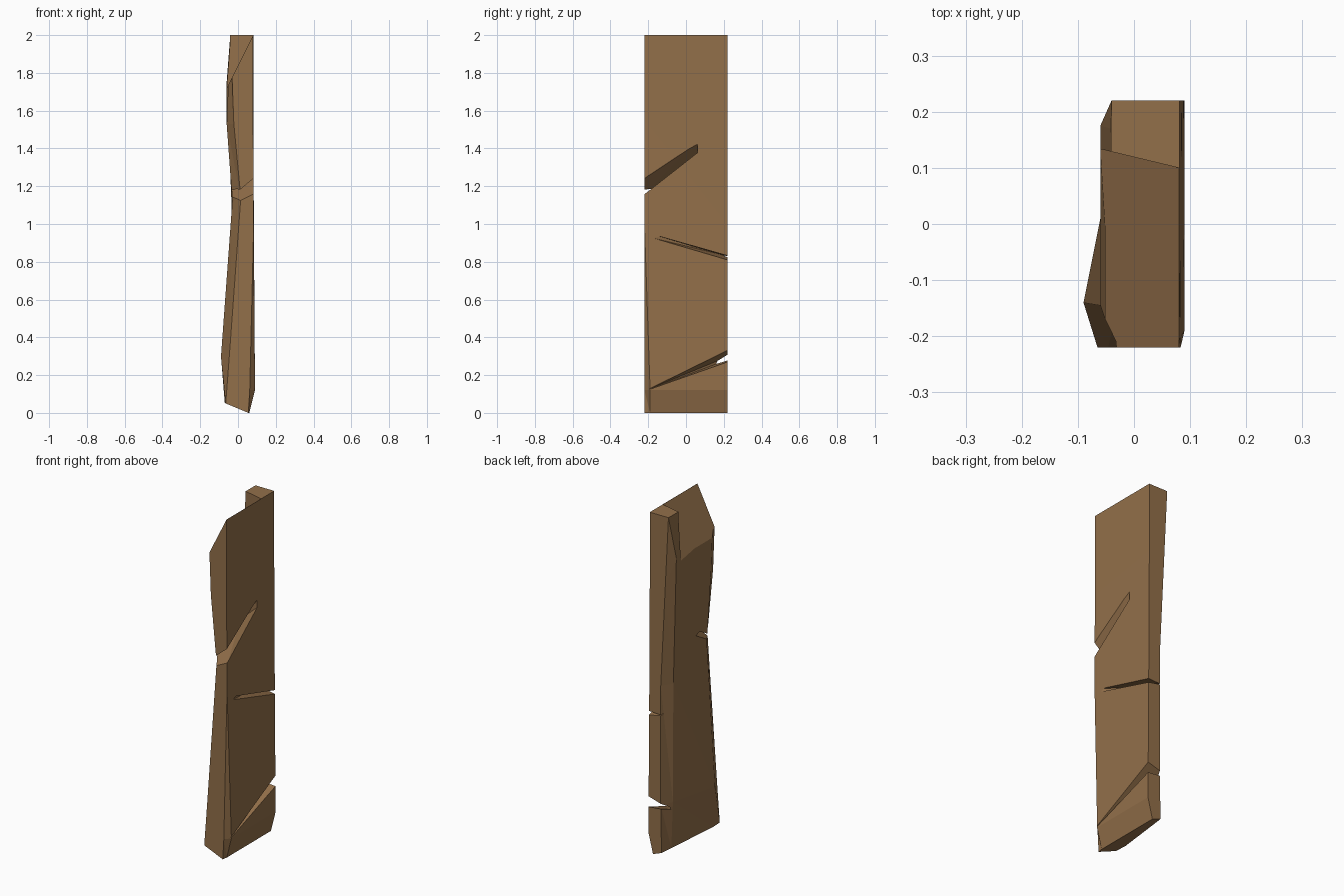
import bpy, bmesh

if "Cube" in bpy.data.objects:
    bpy.data.objects.remove(bpy.data.objects["Cube"])

wood = bpy.data.materials.new("weathered_wood")
wood.diffuse_color = (0.29, 0.16, 0.068, 1)
wood.use_nodes = True
wood.node_tree.nodes["Principled BSDF"].inputs["Base Color"].default_value = wood.diffuse_color


def loft(name, rings):
    """Closed solid skinned through rings of equal point count."""
    bm = bmesh.new()
    vs = [[bm.verts.new(p) for p in ring] for ring in rings]
    n = len(rings[0])
    for a, b in zip(vs, vs[1:]):
        for i in range(n):
            j = (i + 1) % n
            # split every wall panel so the carved facets have fixed creases
            bm.faces.new((a[i], a[j], b[i]))
            bm.faces.new((a[j], b[j], b[i]))
    caps = [bm.faces.new(vs[0]), bm.faces.new(vs[-1])]
    bmesh.ops.triangulate(bm, faces=caps)
    bmesh.ops.recalc_face_normals(bm, faces=bm.faces[:])
    me = bpy.data.meshes.new(name)
    bm.to_mesh(me)
    bm.free()
    me.materials.append(wood)
    ob = bpy.data.objects.new(name, me)
    bpy.context.collection.objects.link(ob)
    return ob


def bottom(x, y):
    return (x, y, max(0, 0.05 * (0.055 - x) / 0.12))


# plank: hewn cross-sections, bottom to top
plank = loft("plank", [
    [bottom(.055, -.22), bottom(.06, -.19), bottom(.06, .22), bottom(.005, .22),
     bottom(-.01, .15), bottom(-.07, -.15), bottom(-.065, -.22)],
    [(.062, -.22, .12), (.09, -.19, .12), (.09, .22, .12), (.01, .22, .3),
     (-.02, .15, .3), (-.09, -.14, .3), (-.046, -.22, .3)],
    [(.083, -.22, 1.0), (.084, -.2, 1.0), (.084, .22, 1.0), (.01, .22, 1.0),
     (-.03, .16, 1.0), (-.03, -.15, 1.12), (.015, -.22, 1.14)],
    [(.08, -.22, 1.53), (.081, -.2, 1.53), (.081, .22, 1.6), (-.02, .22, 1.6),
     (-.06, .175, 1.75), (-.06, -.145, 1.53), (-.022, -.22, 1.53)],
    [(.08, -.22, 2), (.081, -.2, 2), (.081, .22, 2), (-.04, .22, 2),
     (-.041, .17, 2), (-.041, -.2, 2), (-.04, -.22, 2)],
])


def skew_cutter(name, xa, near, xb, far):
    """Cut running through the plank between two (y, z) outlines."""
    def ring(x):
        t = (x - xa) / (xb - xa)
        return [(x, p[0] + (q[0] - p[0]) * t, p[1] + (q[1] - p[1]) * t)
                for p, q in zip(near, far)]
    return loft(name, [ring(xa + .02), ring(xb - .035)])


cutters = [
    # sloping top of the front half
    loft("top_slope_cutter", [
        [(.08, -.3, 2.0), (-.17, -.3, 1.5), (-.17, -.3, 2.2), (.08, -.3, 2.2)],
        [(.08, .1, 2.0), (-.17, .16, 1.5), (-.17, .16, 2.2), (.08, .1, 2.2)]]),
    # long split from the top edge
    skew_cutter("top_split_cutter", .08,
                [(.09, 2.05), (.154, 2.05), (-.115, 1.455), (-.14, 1.48)], -.05,
                [(.111, 2.05), (.174, 2.05), (.145, 1.51), (.1, 1.55)]),
    # notch in the front edge
    skew_cutter("front_notch_cutter", .08,
                [(-.25, 1.14), (-.25, 1.22), (.06, 1.42), (.06, 1.375)], 0,
                [(-.25, 1.1), (-.25, 1.152), (.07, 1.335), (.07, 1.305)]),
    # thin crack in the back edge
    skew_cutter("back_crack_cutter", .083,
                [(.25, .797), (.25, .824), (-.16, .942), (-.16, .922)], 0,
                [(.25, .795), (.25, .82), (.14, .86), (.14, .85)]),
    # low split in the back edge
    skew_cutter("low_split_cutter", .085,
                [(.25, .278), (.25, .345), (-.19, .126)], 0,
                [(.25, .275), (.25, .32), (.11, .24)]),
]


def volume(me):
    bm = bmesh.new()
    bm.from_mesh(me)
    v = bm.calc_volume()
    bm.free()
    return v


# carve each cut, taking the first solver that gives a sound solid
for c in cutters:
    c.hide_render = True
    before = volume(plank.data)
    mod = plank.modifiers.new(c.name, 'BOOLEAN')
    mod.operation = 'DIFFERENCE'
    mod.object = c
    for solver in ('EXACT', 'MANIFOLD', 'FLOAT'):
        mod.solver = solver
        bpy.context.view_layer.update()
        deps = bpy.context.evaluated_depsgraph_get()
        result = bpy.data.meshes.new_from_object(plank.evaluated_get(deps))
        if 0.7 * before < volume(result) < before:
            plank.modifiers.clear()
            plank.data = result
            break
    plank.modifiers.clear()

for c in cutters:
    bpy.data.objects.remove(c)
